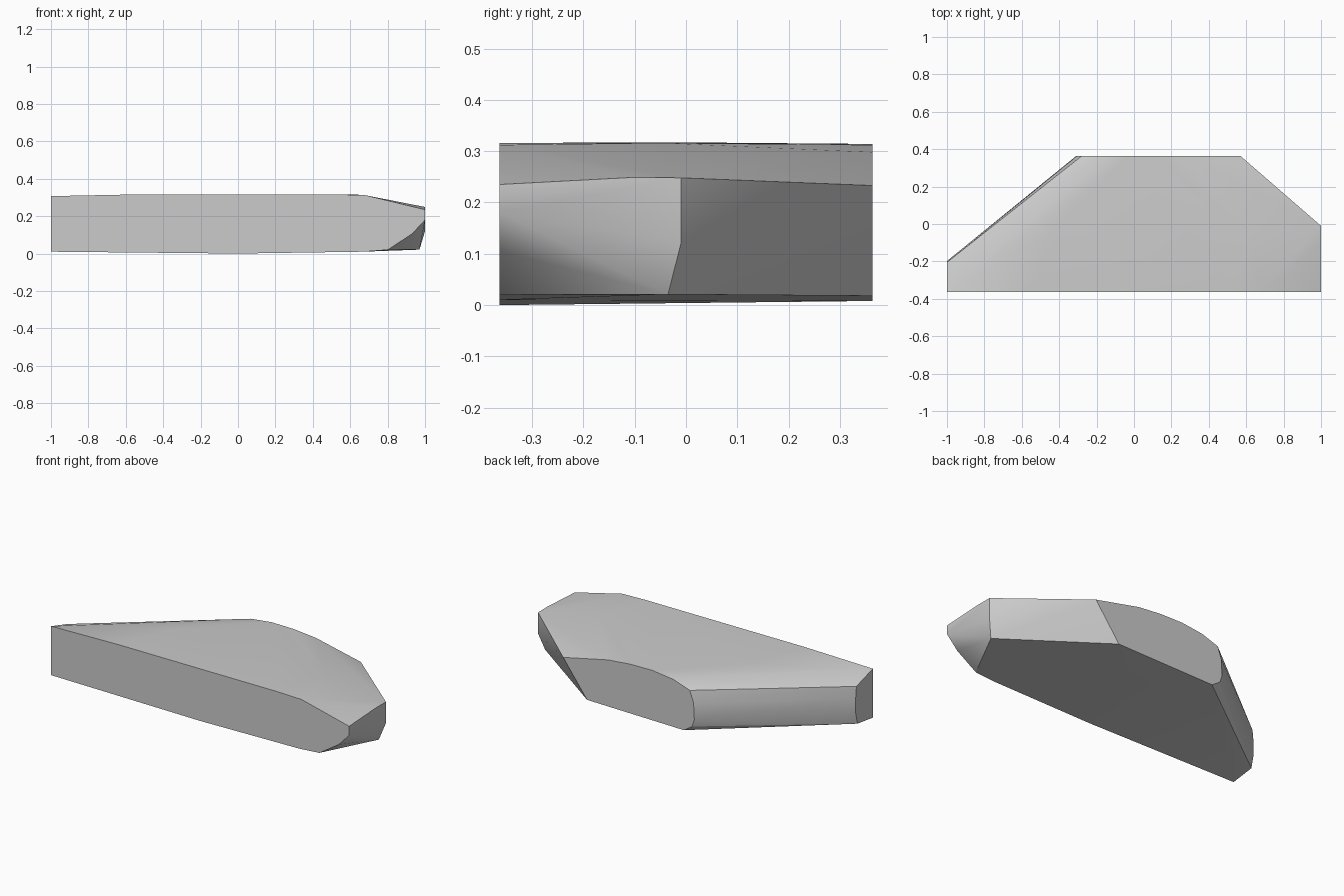
import bpy
import bmesh
import math

# Remove the default cube only
cube = bpy.data.objects.get("Cube")
if cube:
    bpy.data.objects.remove(cube, do_unlink=True)

# Single flat grey
grey = bpy.data.materials.new("plain grey")
grey.use_nodes = True
colour = (0.6, 0.6, 0.6, 1.0)
grey.diffuse_color = colour
grey.node_tree.nodes["Principled BSDF"].inputs["Base Color"].default_value = colour

HALF_DEPTH = 0.363

# Long front outline (x, z)
front = [(-1, 0.01), (-1, 0.307), (-0.55, 0.316), (0.52, 0.316), (0.68, 0.312),
         (1, 0.235), (1, 0.18), (0.93, 0.105), (0.8, 0.02), (0.67, 0.01), (0, 0.0)]

# Short back outline (x, z)
back = [(0.57, 0.233), (0.27, 0.298), (0.12, 0.312), (-0.03, 0.314), (-0.17, 0.297),
        (-0.28, 0.26), (-0.305, 0.19), (-0.31, 0.09), (-0.295, 0.045), (-0.24, 0.008), (0.41, 0.018)]

# Blunt right tip and left shoulder (x, y, z)
tip = [(1, -0.1, 0.249), (1, -0.01, 0.248), (1, -0.01, 0.12),
       (0.97, -0.035, 0.021), (0.95, -0.06, 0.021)]
shoulder = [(-1, -0.205, 0.26), (-1, -0.198, 0.19), (-1, -0.198, 0.1), (-1, -0.215, 0.03)]

# Crown of the top between the two bevels
crown = [(0.62, -0.05, 0.316), (-0.4, 0.0, 0.317)]

# Wrap one closed faceted slab around the outlines
bm = bmesh.new()
points = [(x, -HALF_DEPTH, z) for x, z in front]
points += [(x, HALF_DEPTH, z) for x, z in back]
points += tip + shoulder + crown
for p in points:
    bm.verts.new(p)
bmesh.ops.convex_hull(bm, input=bm.verts)
loose = [v for v in bm.verts if not v.link_faces]
bmesh.ops.delete(bm, geom=loose, context='VERTS')
bmesh.ops.dissolve_limit(bm, angle_limit=math.radians(0.5), verts=bm.verts, edges=bm.edges)
bmesh.ops.recalc_face_normals(bm, faces=bm.faces)

mesh = bpy.data.meshes.new("angled_slab")
bm.to_mesh(mesh)
bm.free()
mesh.materials.append(grey)
slab = bpy.data.objects.new("angled_slab", mesh)
bpy.context.collection.objects.link(slab)

# Soft shading on the gentle bevels, crisp outer edges
bpy.ops.object.select_all(action='DESELECT')
bpy.context.view_layer.objects.active = slab
slab.select_set(True)
bpy.ops.object.shade_smooth_by_angle(angle=math.radians(30))
